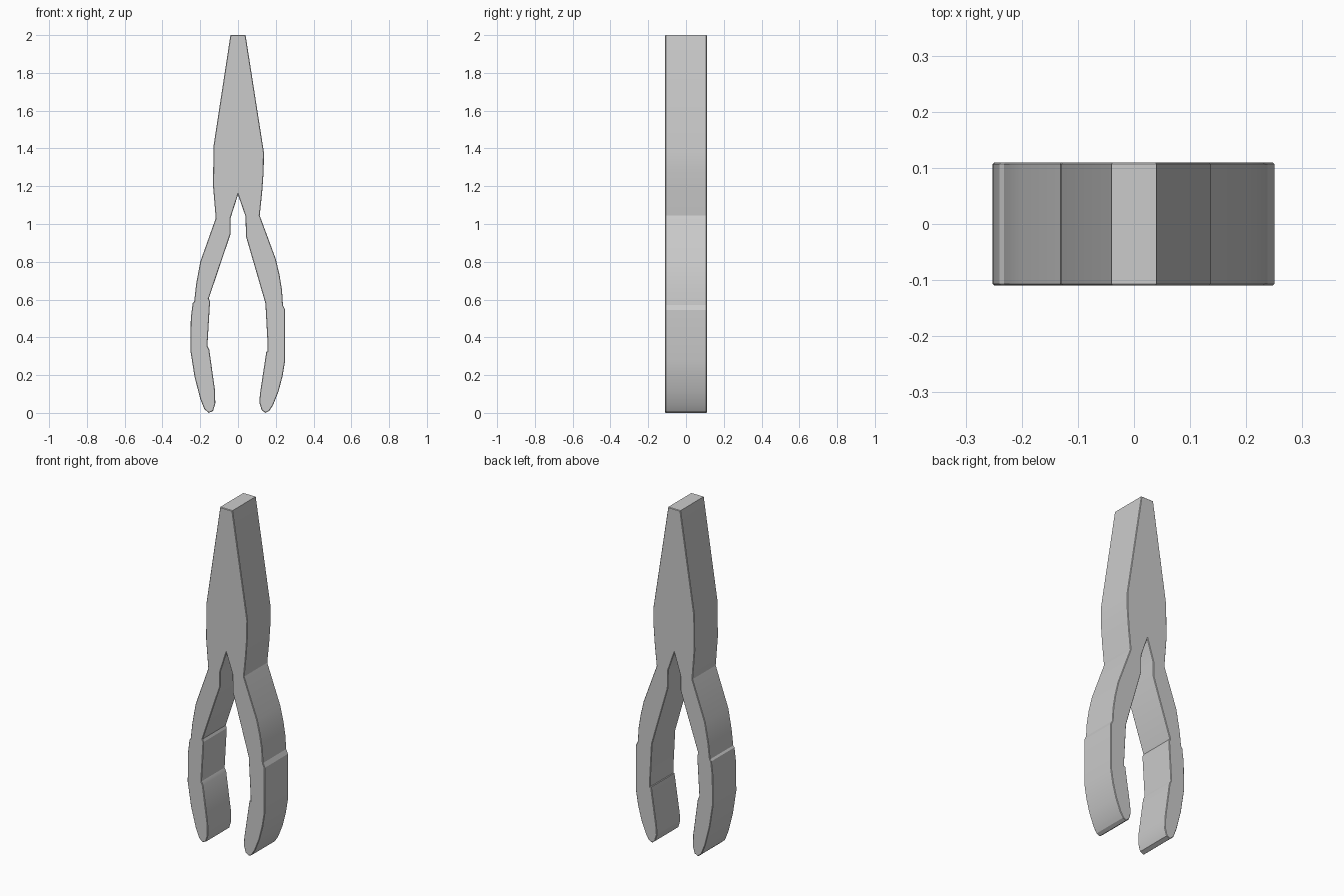
import bpy, bmesh

if "Cube" in bpy.data.objects:
    bpy.data.objects.remove(bpy.data.objects["Cube"])

HALF_DEPTH = 0.11

# right side of the outline, jaw tip down the outside of the handle and back up to the crotch
right = [(.04, 2.0), (.137, 1.38), (.136, 1.28), (.128, 1.17), (.115, 1.045),
         (.20, .815), (.22, .73), (.233, .65), (.238, .57), (.25, .545), (.25, .28),
         (.236, .195), (.215, .115), (.185, .04), (.165, .01), (.145, 0), (.125, .015),
         (.113, .055), (.116, .10), (.15, .325), (.157, .325), (.157, .36), (.145, .58),
         (.042, .935), (.04, 1.04), (0, 1.155)]

# left side (distances from the centre line), same order
left = [(.04, 2.0), (.13, 1.41), (.132, 1.20), (.118, 1.03),
        (.20, .80), (.222, .68), (.232, .59), (.24, .58), (.25, .50), (.252, .33),
        (.23, .19), (.20, .075), (.178, .02), (.155, 0), (.132, .01),
        (.12, .05), (.122, .12), (.152, .335), (.162, .355), (.148, .59), (.155, .605),
        (.04, .945), (.04, 1.03)]

outline = right + [(-x, z) for x, z in reversed(left)]

# pliers body: extruded outline with finely eased front and back rims
bm = bmesh.new()
face = bm.faces.new([bm.verts.new((x, -HALF_DEPTH, z)) for x, z in outline])
ext = bmesh.ops.extrude_face_region(bm, geom=[face], use_keep_orig=True)
new_verts = [g for g in ext["geom"] if isinstance(g, bmesh.types.BMVert)]
bmesh.ops.translate(bm, verts=new_verts, vec=(0, 2 * HALF_DEPTH, 0))
bmesh.ops.recalc_face_normals(bm, faces=bm.faces)
rims = [e for e in bm.edges if abs(e.verts[0].co.y - e.verts[1].co.y) < 1e-5]
bmesh.ops.bevel(bm, geom=rims, offset=0.003, segments=1, affect='EDGES')
bmesh.ops.triangulate(bm, faces=[f for f in bm.faces if len(f.verts) > 4])
bmesh.ops.recalc_face_normals(bm, faces=bm.faces)

mesh = bpy.data.meshes.new("pliers_body")
bm.to_mesh(mesh)
bm.free()
body = bpy.data.objects.new("pliers_body", mesh)
bpy.context.collection.objects.link(body)

# soft shading around the handles, sharp at corners
bpy.context.view_layer.objects.active = body
body.select_set(True)
bpy.ops.object.shade_smooth_by_angle(angle=0.35)
